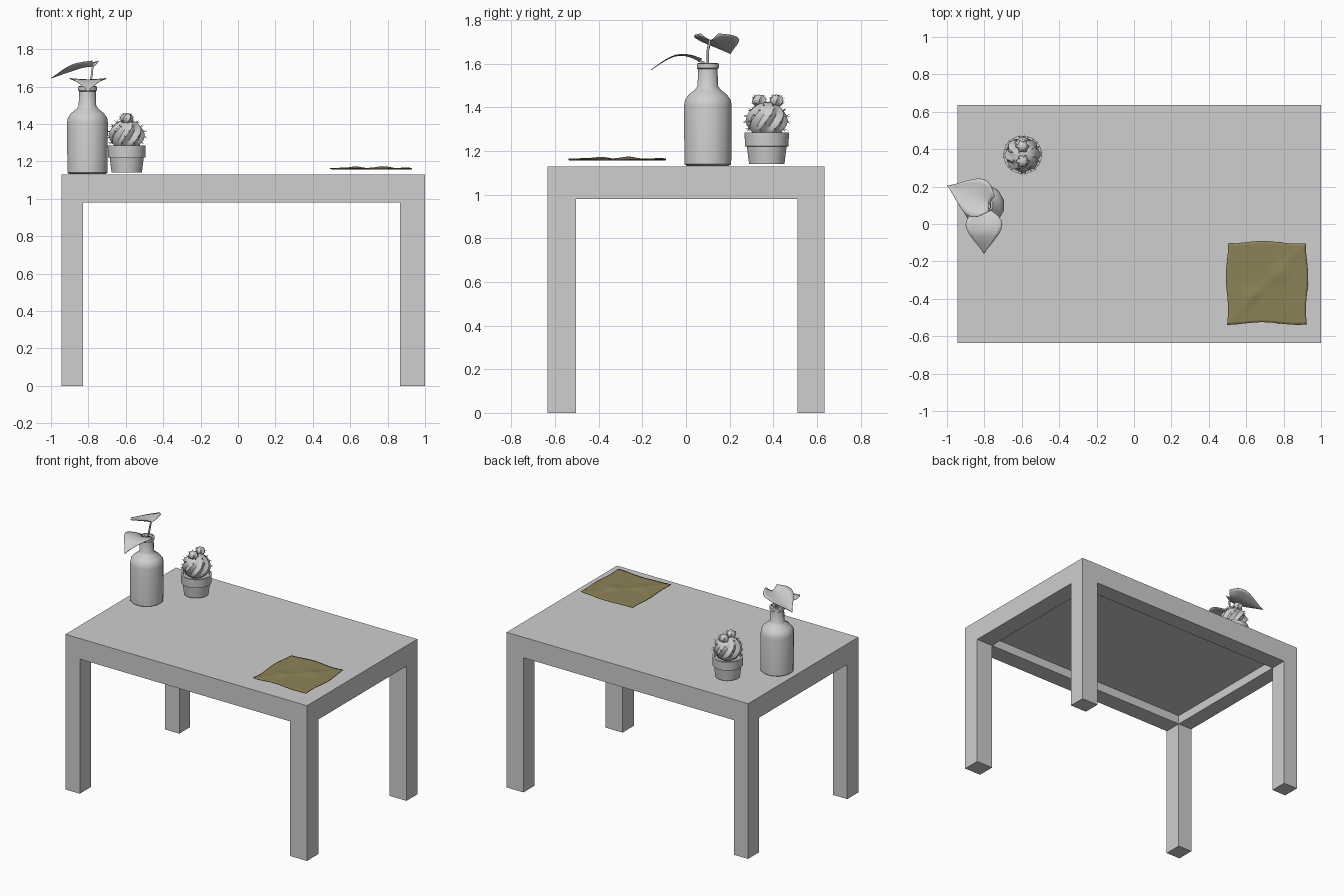
import bpy, bmesh, math, random
from mathutils import Vector

if "Cube" in bpy.data.objects:
    bpy.data.objects.remove(bpy.data.objects["Cube"])

random.seed(4)
TOP = 1.13


def material(name, rgb):
    m = bpy.data.materials.new(name)
    m.diffuse_color = (*rgb, 1)
    m.use_nodes = True
    m.node_tree.nodes["Principled BSDF"].inputs["Base Color"].default_value = m.diffuse_color
    return m


GREY = material("light grey", (0.62, 0.62, 0.62))
OLIVE = material("olive cloth", (0.262, 0.223, 0.095))


def finish(name, bm, mat=GREY, smooth=None):
    bmesh.ops.recalc_face_normals(bm, faces=bm.faces)
    me = bpy.data.meshes.new(name)
    bm.to_mesh(me)
    bm.free()
    ob = bpy.data.objects.new(name, me)
    bpy.context.collection.objects.link(ob)
    me.materials.append(mat)
    if smooth:
        bpy.ops.object.select_all(action='DESELECT')
        ob.select_set(True)
        bpy.context.view_layer.objects.active = ob
        bpy.ops.object.shade_smooth_by_angle(angle=math.radians(smooth))
    return ob


def lathe(name, cx, cy, profile, n, smooth=40):
    """Spin (radius, z) pairs around a vertical axis, capping both ends."""
    bm = bmesh.new()
    rings = []
    for r, z in profile:
        rings.append([bm.verts.new((cx + r * math.cos((i + .5) * math.tau / n),
                                    cy + r * math.sin((i + .5) * math.tau / n), z))
                      for i in range(n)])
    for a, b in zip(rings, rings[1:]):
        for i in range(n):
            j = (i + 1) % n
            bm.faces.new((a[i], a[j], b[j], b[i]))
    bm.faces.new(rings[0])
    bm.faces.new(rings[-1])
    return finish(name, bm, smooth=smooth)


def sample(table, t):
    """Linear lookup in an evenly spaced table."""
    f = t * (len(table) - 1)
    i = min(int(f), len(table) - 2)
    return table[i] + (table[i + 1] - table[i]) * (f - i)


# Table: one solid shell from a 3 x 3 x 3 cell layout (legs, frame, top)
def table():
    xs, ys = (-.945, -.83, .865, 1.0), (-.635, -.505, .51, .635)
    zs = (0, .98, 1.045, TOP)

    def solid(c):
        i, j, k = c
        if not all(0 <= v <= 2 for v in c):
            return False
        return k == 2 or (k == 1 and not (i == 1 and j == 1)) or (k == 0 and i != 1 and j != 1)

    bm = bmesh.new()
    for i in range(3):
        for j in range(3):
            for k in range(3):
                c = (i, j, k)
                if not solid(c):
                    continue
                for ax in range(3):
                    for s in (0, 1):
                        nb = list(c)
                        nb[ax] += 2 * s - 1
                        if solid(nb):
                            continue
                        u, v = (ax + 1) % 3, (ax + 2) % 3
                        pts = []
                        for du, dv in ((0, 0), (1, 0), (1, 1), (0, 1)):
                            p = list(c)
                            p[ax] += s
                            p[u] += du
                            p[v] += dv
                            pts.append(bm.verts.new((xs[p[0]], ys[p[1]], zs[p[2]])))
                        bm.faces.new(pts)
    bmesh.ops.remove_doubles(bm, verts=bm.verts, dist=1e-4)
    finish("table", bm)


table()


# Cloth: wrinkled square with a diagonal crease and two raised folds
def cloth():
    bm = bmesh.new()
    n = 28
    bmesh.ops.create_grid(bm, x_segments=n, y_segments=n, size=1)
    for v in bm.verts:
        x, y = v.co.x, v.co.y
        d = x - y
        bumps = sum(math.exp(-((x - a) ** 2 + (y - b) ** 2) * 25) for a, b in ((-.4, -.3), (.35, .2)))
        z = 1.161 + .008 * bumps + .003 * math.exp(-(d * 7) ** 2) + .0015 * math.sin(5 * x + 3 * y)
        v.co = (.711 + .214 * x + .006 * math.sin(4 * y + 1) * x,
                -.315 + .217 * y + .007 * math.sin(3.5 * x + 2) * abs(y), z)
    ob = finish("cloth", bm, OLIVE, 60)
    mod = ob.modifiers.new("thickness", 'SOLIDIFY')
    mod.thickness = .005
    mod.offset = 0


cloth()

# Bottle vase
VX, VY = -.805, .1
lathe("vase", VX, VY, [(.1, TOP + .002), (.111, 1.14), (.113, 1.41), (.108, 1.435), (.092, 1.457),
                       (.06, 1.482), (.049, 1.497), (.046, 1.575), (.052, 1.58), (.052, 1.6),
                       (.04, 1.604), (.036, 1.58), (.036, 1.5)], 12)


# Leaves: heart outline, curved along the length and folded at the midrib
WIDTHS = (.04, .08, .098, .097, .083, .063, .04, .018, 0)


def leaf(name, base, tip, heights, wide, fold):
    bm = bmesh.new()
    b, e = Vector(base), Vector(tip)
    d = e - b
    side = Vector((-d.y, d.x)).normalized()
    rows, cols = 14, 8
    grid = []
    for r in range(rows + 1):
        t = r / rows
        row = []
        for c in range(cols + 1):
            v = c / cols * 2 - 1
            p = b + d * t + side * (sample(WIDTHS, t) * wide * v) - d * (.06 * abs(v) * (1 - t) ** 3)
            row.append(bm.verts.new((p.x, p.y, sample(heights, t) + fold * abs(v) ** 1.5 * (1 - t))))
        grid.append(row)
    for r in range(rows):
        for c in range(cols):
            bm.faces.new((grid[r][c], grid[r][c + 1], grid[r + 1][c + 1], grid[r + 1][c]))
    bmesh.ops.remove_doubles(bm, verts=bm.verts, dist=1e-5)
    ob = finish(name, bm, smooth=60)
    mod = ob.modifiers.new("thickness", 'SOLIDIFY')
    mod.thickness = .003
    mod.offset = 0


leaf("front_leaf", (VX + .003, .06), (VX + .003, -.16),
     (1.612, 1.63, 1.638, 1.635, 1.62, 1.597, 1.572), 1.0, .01)
leaf("upper_leaf", (-.775, .113), (-1.0, .205),
     (1.708, 1.705, 1.698, 1.685, 1.672, 1.658, 1.645), 1.08, .03)


# Stems
def stem(name, pts, r):
    cu = bpy.data.curves.new(name, 'CURVE')
    cu.dimensions = '3D'
    cu.bevel_depth = r
    cu.bevel_resolution = 1
    sp = cu.splines.new('POLY')
    sp.points.add(len(pts) - 1)
    for p, co in zip(sp.points, pts):
        p.co = (*co, 1)
    ob = bpy.data.objects.new(name, cu)
    bpy.context.collection.objects.link(ob)
    cu.materials.append(GREY)


stem("front_stem", [(VX, VY, 1.5), (VX, VY - .005, 1.59), (VX, .08, 1.608), (VX, .055, 1.613)], .005)
stem("upper_stem", [(VX, VY, 1.5), (-.795, .1, 1.6), (-.782, .1, 1.66), (-.778, .11, 1.708)], .006)

# Cactus pot with rim and soil
CX, CY = -.595, .37
lathe("pot", CX, CY, [(.082, 1.14), (.092, 1.22), (.101, 1.222), (.103, 1.284),
                      (.09, 1.284), (.088, 1.265)], 20)


# Cactus bodies: ribbed, twisted balls with thorns along the ribs
def cactus(name, c, rx, rz, ribs, twist, depth, thorn):
    bm = bmesh.new()
    bmesh.ops.create_uvsphere(bm, u_segments=ribs * 4, v_segments=12, radius=1)

    def surface(a, h):
        s = math.sqrt(max(0, 1 - h * h))
        k = 1 + depth * math.cos(ribs * a) * s
        b = a + twist * h
        return Vector((c[0] + rx * s * k * math.cos(b), c[1] + rx * s * k * math.sin(b), c[2] + rz * h))

    for v in bm.verts:
        v.co = surface(math.atan2(v.co.y, v.co.x), max(-1, min(1, v.co.z)))
    finish(name, bm, smooth=40)

    th = bmesh.new()
    for i in range(ribs):
        for h in (-.45, -.1, .25, .55, .8):
            p = surface(i * math.tau / ribs, h)
            n = (p - Vector(c)).normalized()
            for _ in range(2):
                d = (n + Vector([random.uniform(-.6, .6) for _ in range(3)])).normalized()
                q = d.to_track_quat('Z', 'Y')
                ring = [th.verts.new(p - n * .003 + q @ Vector(
                    (thorn * .12 * math.cos(k * math.tau / 3), thorn * .12 * math.sin(k * math.tau / 3), 0)))
                    for k in range(3)]
                apex = th.verts.new(p + d * thorn)
                for k in range(3):
                    th.faces.new((ring[k], ring[(k + 1) % 3], apex))
    finish(name + "_thorns", th)


cactus("cactus_body", (CX, CY, 1.34), .088, .085, 8, .7, .1, .02)
for label, y in (("front", .335), ("back", .415)):
    cactus(label + "_bud", (CX, y, 1.43), .031, .028, 6, .4, .12, .01)
